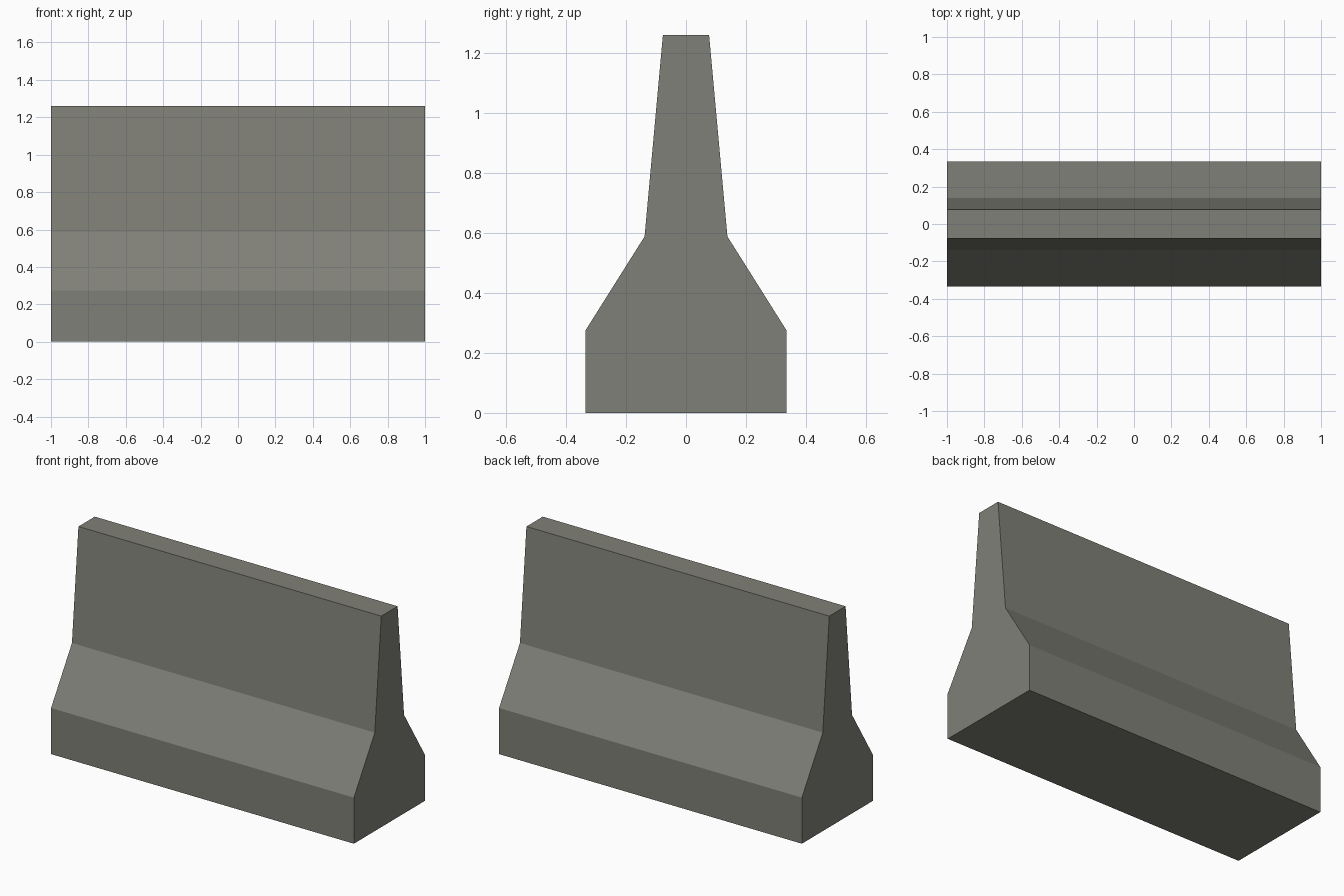
import bpy
import bmesh

if "Cube" in bpy.data.objects:
    bpy.data.objects.remove(bpy.data.objects["Cube"])

# Concrete colour
concrete = bpy.data.materials.new("concrete grey")
concrete.diffuse_color = (0.216, 0.216, 0.188, 1.0)
concrete.use_nodes = True
concrete.node_tree.nodes["Principled BSDF"].inputs["Base Color"].default_value = concrete.diffuse_color

# Half profile (half width, height), mirrored to a full cross-section
half = [(0.335, 0.0), (0.335, 0.275), (0.138, 0.588), (0.077, 1.26)]
profile = half + [(-y, z) for y, z in reversed(half)]

# Barrier: cross-section extruded along x
bm = bmesh.new()
end = bm.faces.new([bm.verts.new((-1.0, y, z)) for y, z in profile])
ext = bmesh.ops.extrude_face_region(bm, geom=[end], use_keep_orig=True)
moved = [v for v in ext["geom"] if isinstance(v, bmesh.types.BMVert)]
bmesh.ops.translate(bm, verts=moved, vec=(2.0, 0, 0))
bmesh.ops.recalc_face_normals(bm, faces=bm.faces)

mesh = bpy.data.meshes.new("road_barrier")
bm.to_mesh(mesh)
bm.free()
mesh.materials.append(concrete)
barrier = bpy.data.objects.new("road_barrier", mesh)
bpy.context.collection.objects.link(barrier)
